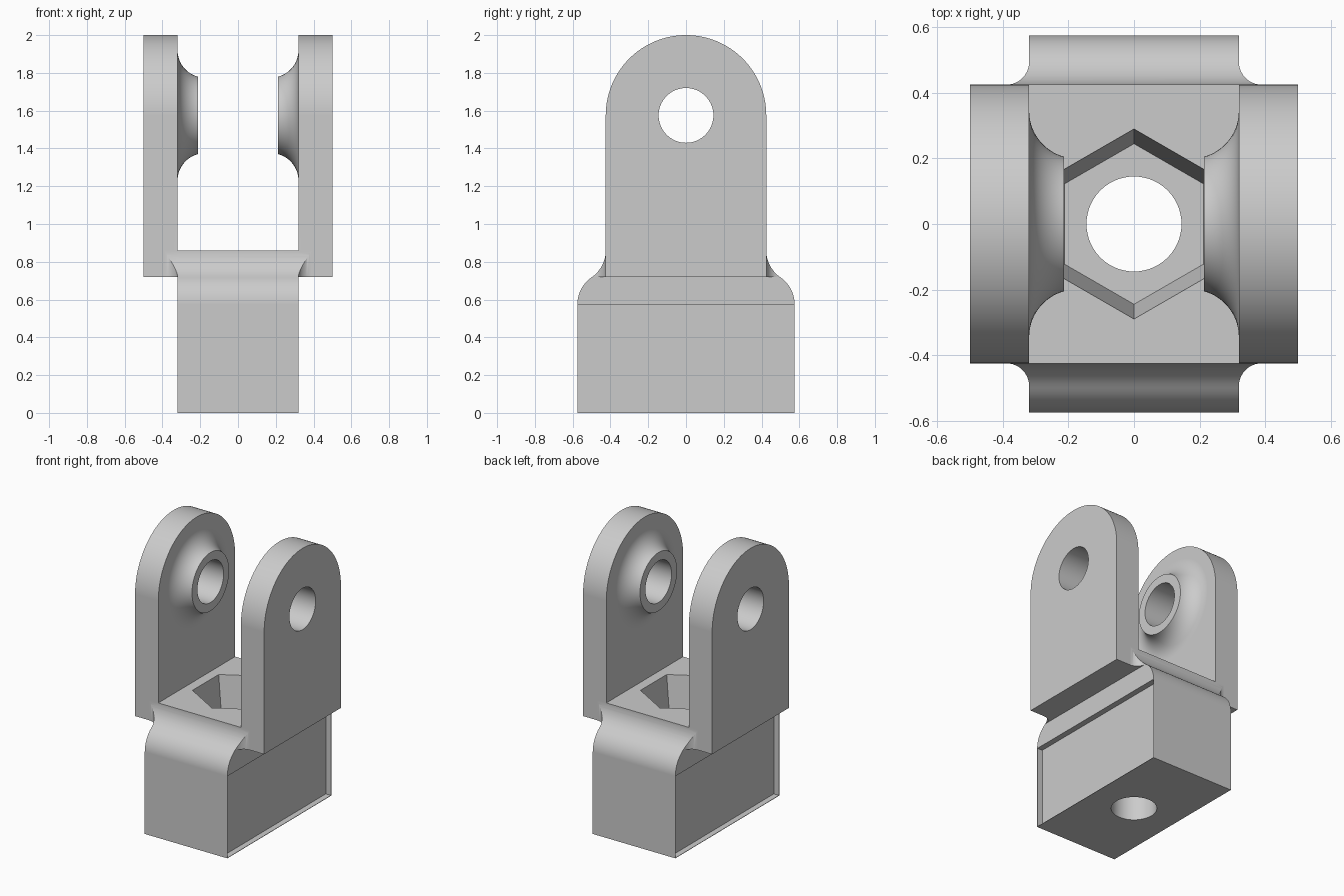
import bpy, bmesh
from math import sin, cos, pi, asin, sqrt, radians
from mathutils import Vector

if "Cube" in bpy.data.objects:
    bpy.data.objects.remove(bpy.data.objects["Cube"], do_unlink=True)

grey = bpy.data.materials.new("light grey metal")
grey.use_nodes = True
colour = (0.6, 0.6, 0.6, 1)
grey.diffuse_color = colour
grey.node_tree.nodes["Principled BSDF"].inputs["Base Color"].default_value = colour

EYE_Z = 1.575      # height of the pin axis
HALF_Y = 0.425     # half width of the arms and block top
BLOCK_X, BLOCK_Y = 0.32, 0.575
SHOULDER, ARM_BASE, TOP = 0.575, 0.72, 0.86


def finish(name, bm):
    bmesh.ops.recalc_face_normals(bm, faces=bm.faces)
    mesh = bpy.data.meshes.new(name)
    bm.to_mesh(mesh)
    bm.free()
    mesh.materials.append(grey)
    obj = bpy.data.objects.new(name, mesh)
    bpy.context.collection.objects.link(obj)
    return obj


def loft(name, rings):
    """Closed solid through a list of equal-length point rings."""
    bm = bmesh.new()
    loops = [[bm.verts.new(p) for p in ring] for ring in rings]
    n = len(loops[0])
    for a, b in zip(loops, loops[1:]):
        for i in range(n):
            j = (i + 1) % n
            bm.faces.new((a[i], a[j], b[j], b[i]))
    bm.faces.new(loops[0])
    bm.faces.new(loops[-1])
    return finish(name, bm)


def along_x(name, yz, x0, x1):
    return loft(name, [[(x, y, z) for y, z in yz] for x in (x0, x1)])


def along_z(name, xy, z0, z1):
    return loft(name, [[(x, y, z) for x, y in xy] for z in (z0, z1)])


def arc(cx, cy, r, start, end, steps):
    return [(cx + r * cos(start + (end - start) * i / steps),
             cy + r * sin(start + (end - start) * i / steps)) for i in range(steps + 1)]


def circle(cx, cy, r, n):
    return arc(cx, cy, r, 0, 2 * pi, n)[:-1]


def combine(target, tool, operation):
    mod = target.modifiers.new(operation.lower(), 'BOOLEAN')
    mod.operation, mod.solver, mod.object = operation, 'EXACT', tool
    bpy.context.view_layer.objects.active = target
    bpy.ops.object.modifier_apply(modifier=mod.name)
    bpy.data.objects.remove(tool, do_unlink=True)


# Block outline: straight sides, then an S-shaped shoulder
step, rise = BLOCK_Y - HALF_Y, TOP - SHOULDER
bend = (step ** 2 + rise ** 2) / (4 * step)
sweep = asin(rise / 2 / bend)
shoulder = arc(BLOCK_Y - bend, SHOULDER, bend, 0, sweep, 12)
shoulder += arc(HALF_Y + bend, TOP, bend, pi + sweep, pi, 12)[1:]
half = [(BLOCK_Y, 0)] + shoulder
outline = half + [(-y, z) for y, z in reversed(half)]
clevis = along_x("clevis_block", outline, -BLOCK_X, BLOCK_X)

# Corner fillets between shoulder and arms, trimmed to the same outline
quarter = [(BLOCK_X, 0.6)] + arc(BLOCK_X + 0.07, HALF_Y + 0.07, 0.07, pi, 1.5 * pi, 10)
right = quarter + [(x, -y) for x, y in reversed(quarter)]
plan = right + [(-x, -y) for x, y in right]
fillets = along_z("corner_fillets", plan, ARM_BASE, TOP)
combine(fillets, along_x("trim", outline, -0.6, 0.6), 'INTERSECT')
combine(clevis, fillets, 'UNION')

# Round-topped arms with flared inner bosses
arm_outline = [(-HALF_Y, ARM_BASE), (HALF_Y, ARM_BASE)] + arc(0, EYE_Z, HALF_Y, 0, pi, 64)
flare, boss_x = 0.145, 0.213
flare_x, flare_r = BLOCK_X - flare, 0.345
start = asin((boss_x - flare_x) / flare)
for side in (-1, 1):
    combine(clevis, along_x("arm", arm_outline, side * BLOCK_X, side * 0.5), 'UNION')
    curve = [(flare_x + flare * sin(a), flare_r - flare * cos(a))
             for a in [start + (pi / 2 - start) * i / 14 for i in range(15)]]
    curve.append((0.4, flare_r))
    rings = [[(side * x, y, z) for y, z in circle(0, EYE_Z, r, 64)] for x, r in curve]
    combine(clevis, loft("boss", rings), 'UNION')

# Pin hole, tapered hexagonal socket and bolt hole
combine(clevis, along_x("pin_hole", circle(0, EYE_Z, 0.145, 64), -0.7, 0.7), 'DIFFERENCE')
hexagon = [Vector((cos(pi / 6 + k * pi / 3), sin(pi / 6 + k * pi / 3))) for k in range(6)]
socket = [[(p.x * r, p.y * r, z) for p in hexagon]
          for r, z in ((0.245, SHOULDER), (0.29, TOP), (0.29, TOP + 0.02))]
combine(clevis, loft("hex_socket", socket), 'DIFFERENCE')
combine(clevis, along_z("bolt_hole", circle(0, 0, 0.145, 64), -0.1, 0.7), 'DIFFERENCE')

# Shallow side recesses with a thin rim
rim = 0.003
w = BLOCK_Y - rim
panel = [(-w, rim), (w, rim), (w, SHOULDER), (-w, SHOULDER)]
for side in (-1, 1):
    combine(clevis, along_x("side_recess", panel, side * 0.28, side * 0.4), 'DIFFERENCE')

# Smooth curves, crisp edges
clevis.name = "clevis_bracket"
bpy.ops.object.select_all(action='DESELECT')
clevis.select_set(True)
bpy.context.view_layer.objects.active = clevis
bpy.ops.object.shade_smooth_by_angle(angle=radians(25))
weighted = clevis.modifiers.new("flat_face_normals", 'WEIGHTED_NORMAL')
weighted.keep_sharp = True
